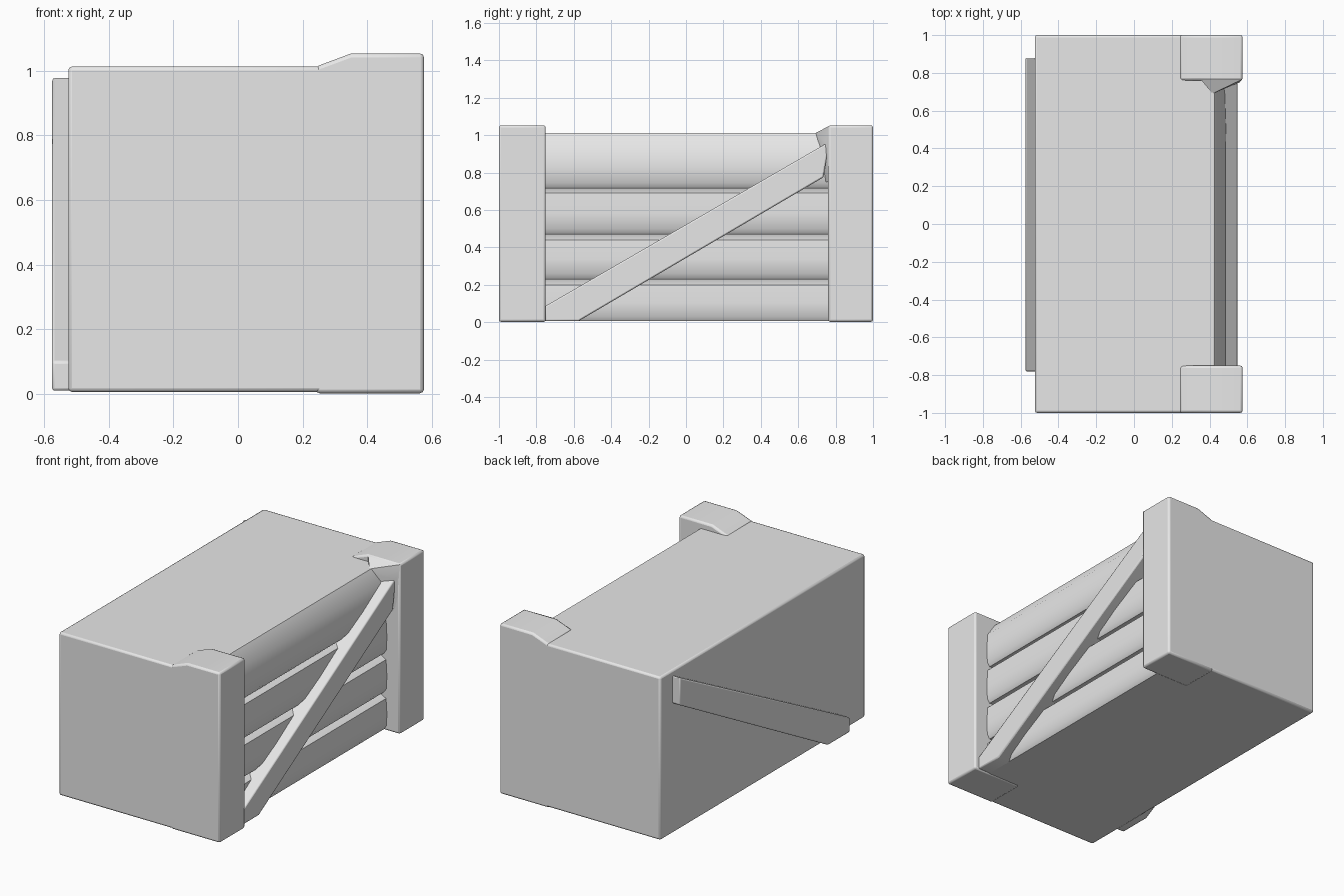
import bpy, bmesh, math
from mathutils import Vector

if "Cube" in bpy.data.objects:
    bpy.data.objects.remove(bpy.data.objects["Cube"])

grey = bpy.data.materials.new("plain grey")
grey.diffuse_color = (0.8, 0.8, 0.8, 1)
grey.use_nodes = True
grey.node_tree.nodes["Principled BSDF"].inputs["Base Color"].default_value = grey.diffuse_color


def finish(name, bm, bevel=0.0):
    bmesh.ops.recalc_face_normals(bm, faces=bm.faces)
    me = bpy.data.meshes.new(name)
    bm.to_mesh(me)
    bm.free()
    me.materials.append(grey)
    ob = bpy.data.objects.new(name, me)
    bpy.context.collection.objects.link(ob)
    if bevel:
        m = ob.modifiers.new("soft edges", 'BEVEL')
        m.width, m.segments, m.limit_method = bevel, 2, 'ANGLE'
        m.angle_limit = math.radians(40)
    bpy.ops.object.select_all(action='DESELECT')
    ob.select_set(True)
    bpy.context.view_layer.objects.active = ob
    bpy.ops.object.shade_smooth_by_angle(angle=math.radians(50))
    return ob


def prism(name, pts, axis, a, b, bevel=0.0):
    """Extrude a profile: 'y' takes (x, z) points, 'x' takes (y, z) points."""
    bm = bmesh.new()
    put = (lambda p: (p[0], a, p[1])) if axis == 'y' else (lambda p: (a, p[0], p[1]))
    f = bm.faces.new([bm.verts.new(put(p)) for p in pts])
    new = bmesh.ops.extrude_face_region(bm, geom=[f])["geom"]
    move = Vector((0, b - a, 0)) if axis == 'y' else Vector((b - a, 0, 0))
    bmesh.ops.translate(bm, vec=move, verts=[v for v in new if isinstance(v, bmesh.types.BMVert)])
    return finish(name, bm, bevel)


# main box
prism("crate_body", [(-.525, .006), (.43, .006), (.43, 1.013), (-.525, 1.013)], 'y', -1, 1, .012)

# four planks with sloping tops on the right side
for i, (bot, edge, top) in enumerate([(.006, .20, .232), (.235, .44, .472),
                                      (.475, .69, .717), (.72, .93, 1.012)]):
    prism(f"plank_{i + 1}", [(.40, bot), (.465, bot), (.482, bot + .025),
                             (.486, (bot + edge) / 2), (.48, edge),
                             (.425, top), (.40, top)], 'y', -.8, .8)

# corner posts with raised, flared tops
post = [(.24, .002), (.575, .002), (.575, 1.053), (.35, 1.053), (.24, 1.012)]
prism("front_post", post, 'y', -1, -.75, .012)
prism("back_post", post, 'y', .76, 1, .012)

# sloping lip on the inner side of the back post
bm = bmesh.new()
for p in [(.35, .77, 1.05), (.572, .765, 1.05), (.415, .69, 1.01), (.35, .77, 1.0),
          (.56, .75, .96), (.415, .69, .98), (.56, .77, .75), (.42, .73, .75)]:
    bm.verts.new(p)
bmesh.ops.convex_hull(bm, input=bm.verts)
finish("post_lip", bm)

# diagonal braces on both long sides
prism("right_brace", [(-.755, .085), (-.755, .006), (-.575, .006), (.735, .775), (.765, .965)],
      'x', .44, .547, .008)
prism("left_brace", [(-.78, .10), (-.78, .01), (-.57, .01), (.88, .81), (.88, .98)],
      'x', -.50, -.575, .008)
